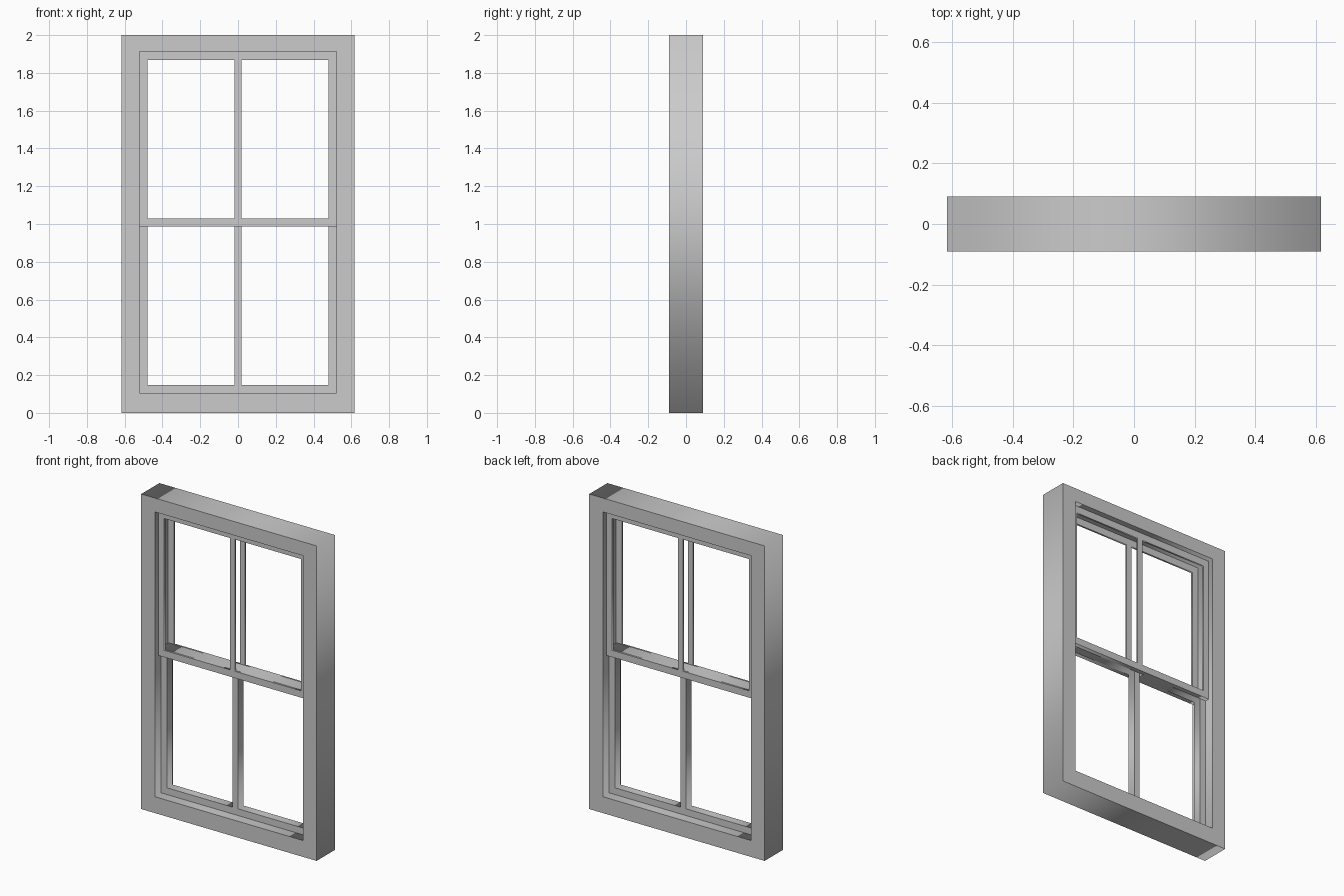
import bpy
import math

if "Cube" in bpy.data.objects:
    bpy.data.objects.remove(bpy.data.objects["Cube"])


def rect_spline(curve, x0, x1, z0, z1):
    s = curve.splines.new('POLY')
    s.points.add(3)
    for p, (x, z) in zip(s.points, [(x0, z0), (x1, z0), (x1, z1), (x0, z1)]):
        p.co = (x, z, 0, 1)
    s.use_cyclic_u = True


def panel(name, outer, holes, y0, y1):
    """Flat rectangular panel with rectangular openings, spanning y0..y1."""
    c = bpy.data.curves.new(name, 'CURVE')
    c.dimensions = '2D'
    c.fill_mode = 'BOTH'
    c.extrude = (y1 - y0) / 2
    for r in [outer] + holes:
        rect_spline(c, *r)
    ob = bpy.data.objects.new(name, c)
    bpy.context.collection.objects.link(ob)
    ob.rotation_euler = (math.pi / 2, 0, 0)
    ob.location.y = (y0 + y1) / 2
    bpy.ops.object.select_all(action='DESELECT')
    ob.select_set(True)
    bpy.context.view_layer.objects.active = ob
    bpy.ops.object.convert(target='MESH')
    return bpy.context.object


W, OPEN, PANE, BAR = 0.616, 0.521, 0.48, 0.0185
BOTTOM, TOP = 0.104, 1.912
RAIL0, RAIL1 = 0.987, 1.03


def panes(z0, z1):
    return [(-PANE, -BAR, z0, z1), (BAR, PANE, z0, z1)]


# outer frame
panel("outer_frame", (-W, W, 0, 2), [(-OPEN, OPEN, BOTTOM, TOP)], -0.091, 0.091)

# lower sash, set in the middle of the frame depth
panel("lower_sash", (-OPEN, OPEN, BOTTOM, RAIL1), panes(0.147, RAIL0), -0.027, 0.027)

# thin upper sashes on both faces, with filler making the meeting rail deep
for side, label in ((-1, "front"), (1, "back")):
    ya, yb = sorted((side * 0.044, side * 0.055))
    panel("upper_sash_" + label, (-OPEN, OPEN, RAIL0, TOP), panes(RAIL1, 1.867), ya, yb)
    ya, yb = sorted((side * 0.027, side * 0.044))
    panel("meeting_rail_" + label, (-OPEN, OPEN, RAIL0, RAIL1), [], ya, yb)
